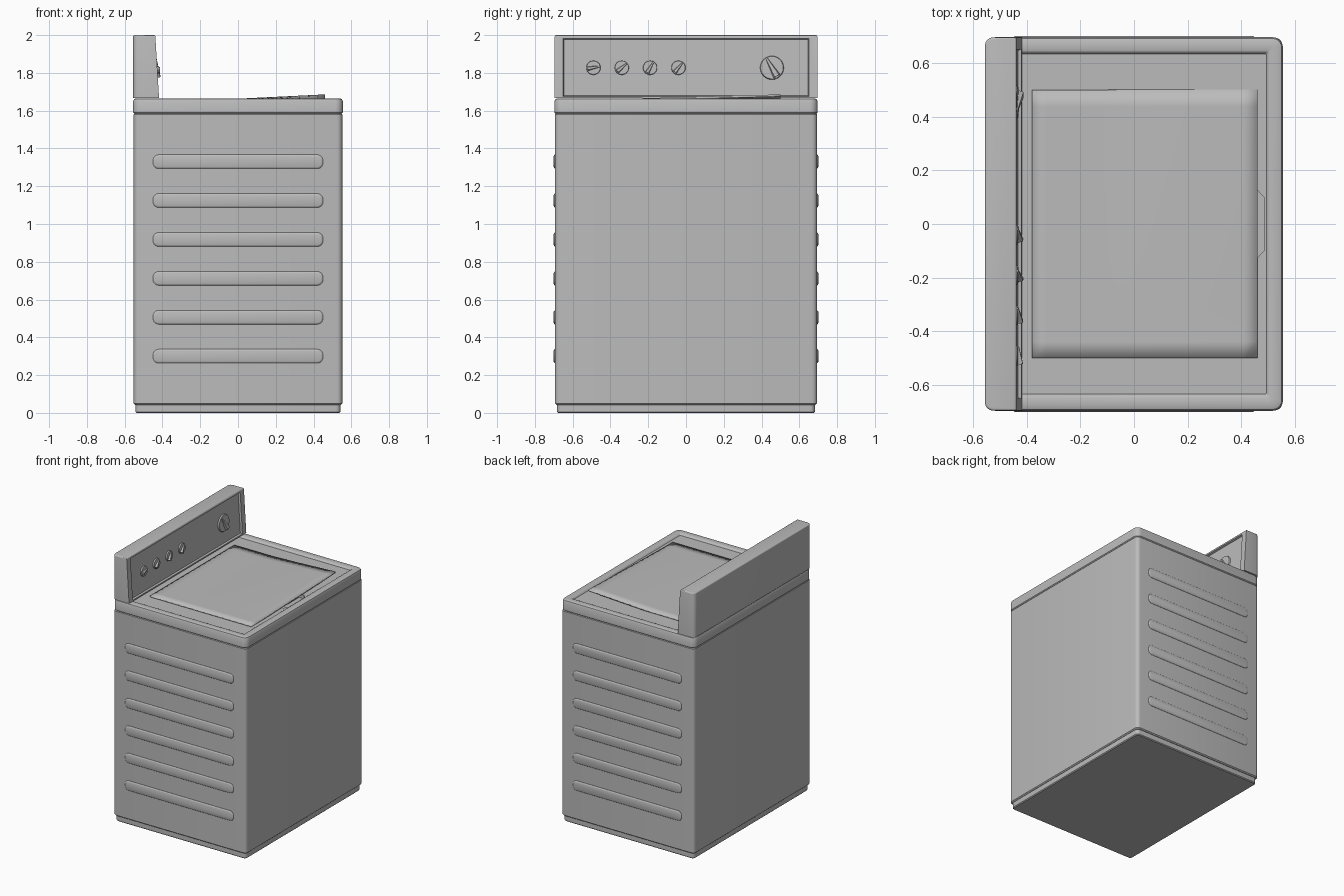
import bpy, bmesh
from math import sin, cos, pi, radians
from mathutils import Matrix, Vector

if "Cube" in bpy.data.objects:
    bpy.data.objects.remove(bpy.data.objects["Cube"])

enamel = bpy.data.materials.new("grey_enamel")
enamel.use_nodes = True
enamel.diffuse_color = (0.5, 0.5, 0.5, 1)
enamel.node_tree.nodes["Principled BSDF"].inputs["Base Color"].default_value = (0.5, 0.5, 0.5, 1)


def finish(name, bm, smooth=True):
    bmesh.ops.recalc_face_normals(bm, faces=bm.faces)
    mesh = bpy.data.meshes.new(name)
    bm.to_mesh(mesh)
    bm.free()
    mesh.materials.append(enamel)
    ob = bpy.data.objects.new(name, mesh)
    bpy.context.collection.objects.link(ob)
    if smooth:
        bpy.ops.object.select_all(action="DESELECT")
        ob.select_set(True)
        bpy.context.view_layer.objects.active = ob
        bpy.ops.object.shade_smooth_by_angle(angle=radians(35))
    return ob


def rounded_ring(hx, hy, r, steps=5):
    """Outline of a rounded rectangle, counter-clockwise."""
    points = []
    for q, (sx, sy) in enumerate([(1, 1), (-1, 1), (-1, -1), (1, -1)]):
        for i in range(steps + 1):
            a = (q + i / steps) * pi / 2
            points.append((sx * (hx - r) + r * cos(a), sy * (hy - r) + r * sin(a)))
    return points


def loft(name, hx, hy, r, levels, matrix=Matrix()):
    """Stack rounded outlines given as (inset, height) and cap both ends."""
    bm = bmesh.new()
    rings = [[bm.verts.new((x, y, z)) for x, y in
              rounded_ring(hx - inset, hy - inset, max(r - inset, 0.006))]
             for inset, z in levels]
    for a, b in zip(rings, rings[1:]):
        for i in range(len(a)):
            j = (i + 1) % len(a)
            bm.faces.new((a[i], a[j], b[j], b[i]))
    bm.faces.new(rings[0][::-1])
    bm.faces.new(rings[-1])
    bm.transform(matrix)
    return finish(name, bm)


# Cabinet: plinth, body and recessed top deck
loft("plinth", 0.542, 0.682, 0.025, [(0.006, 0), (0, 0.006), (0, 0.05)])
loft("cabinet_body", 0.552, 0.694, 0.028,
     [(0.008, 0.043), (0, 0.05), (0, 1.58), (0.006, 1.586)])
deck = loft("top_deck", 0.555, 0.696, 0.04,
            [(0.006, 1.584), (0, 1.59), (0, 1.65), (0.005, 1.661), (0.014, 1.665),
             (0.05, 1.665), (0.056, 1.662), (0.062, 1.652)])

# Finger notch at the front edge of the lid
bm = bmesh.new()
outline = [(0.42, -0.125), (0.46, -0.125), (0.484, -0.1),
           (0.484, 0.1), (0.46, 0.125), (0.42, 0.125)]
base = bm.faces.new([bm.verts.new((x, y, 1.625)) for x, y in outline])
top = bmesh.ops.extrude_face_region(bm, geom=[base])["geom"]
bmesh.ops.translate(bm, vec=(0, 0, 0.1), verts=[v for v in top if isinstance(v, bmesh.types.BMVert)])
cutter = finish("notch_cutter", bm, False)
cutter.hide_render = True
cutter.hide_viewport = True
cut = deck.modifiers.new("finger_notch", "BOOLEAN")
cut.operation = "DIFFERENCE"
cut.object = cutter

# Lid with one front corner sprung slightly upward
bm = bmesh.new()
bmesh.ops.create_grid(bm, x_segments=16, y_segments=16, size=0.5)
for v in bm.verts:
    x, y = 0.04 + v.co.x * 0.84, v.co.y
    u = max(0, (x + 0.05) / 0.51)
    w = max(0, (y + 0.4) / 0.9)
    v.co = (x, y, 1.661 + 0.025 * u * w)
lid = finish("lid", bm)
thick = lid.modifiers.new("thickness", "SOLIDIFY")
thick.thickness = 0.011
thick.offset = -1

# Control console with sloping, framed face
bm = bmesh.new()
bmesh.ops.create_cube(bm, size=1)
for v in bm.verts:
    high = v.co.z > 0
    front = -0.438 if high else -0.418
    v.co = (front if v.co.x > 0 else -0.555, 1.39 * v.co.y, 2 if high else 1.667)


def bevel(rule, width):
    edges = [e for e in bm.edges if rule(*((e.verts[0].co + e.verts[1].co) / 2))]
    bmesh.ops.bevel(bm, geom=edges, offset=width, segments=4, profile=0.5, affect="EDGES")


bevel(lambda x, y, z: abs(y) > 0.6 and x < -0.5 and 1.7 < z < 1.95, 0.03)
bevel(lambda x, y, z: z > 1.999, 0.008)
bm.normal_update()
face = max((f for f in bm.faces if f.normal.x > 0.9), key=lambda f: f.calc_area())
bmesh.ops.inset_individual(bm, faces=[face], thickness=0.013)
for v in face.verts:
    v.co.y = 0.65 if v.co.y > 0 else -0.65
bmesh.ops.inset_individual(bm, faces=[face], thickness=0.006, depth=-0.014)
finish("control_console", bm)

# Raised side ribs, mirrored on both sides
for label, side in (("right", -1), ("left", 1)):
    for i in range(6):
        turn = Matrix.Rotation(-side * pi / 2, 4, "X")
        place = Matrix.Translation((0, side * 0.69, 0.3 + 0.206 * i)) @ turn
        loft(f"{label}_rib_{i + 1}", 0.45, 0.037, 0.03,
             [(0, 0), (0, 0.005), (0.004, 0.009), (0.01, 0.011)], place)


# Control knobs: tapered dial with a pointed grip
def knob(name, y, radius, angle):
    tilt = Matrix.Translation((-0.444, y, 1.827)) @ Matrix.Rotation(radians(86.5), 4, "Y")
    bm = bmesh.new()
    for r1, r2, low, high in ((radius, radius * 0.92, -0.004, 0.012),):
        bmesh.ops.create_cone(bm, cap_ends=True, segments=24, radius1=r1, radius2=r2,
                              depth=high - low, matrix=Matrix.Translation((0, 0, (low + high) / 2)))
    bm.transform(tilt)
    finish(name + "_dial", bm)
    bm = bmesh.new()
    bmesh.ops.create_cube(bm, size=1)
    for v in bm.verts:
        tip, raised = v.co.y > 0, v.co.z > 0
        wide = radius * (0.1 if tip else 0.32) * (0.6 if raised else 1)
        v.co = Vector((wide if v.co.x > 0 else -wide,
                       radius * (0.85 if tip else -0.8),
                       (0.016 if tip else 0.03) if raised else 0.01))
    bm.transform(tilt @ Matrix.Rotation(radians(angle), 4, "Z"))
    finish(name + "_grip", bm, False)


for i, angle in enumerate((10, 40, 60, 50)):
    knob(f"small_knob_{i + 1}", -0.49 + 0.15 * i, 0.039, angle)
knob("timer_knob", 0.455, 0.065, 120)
